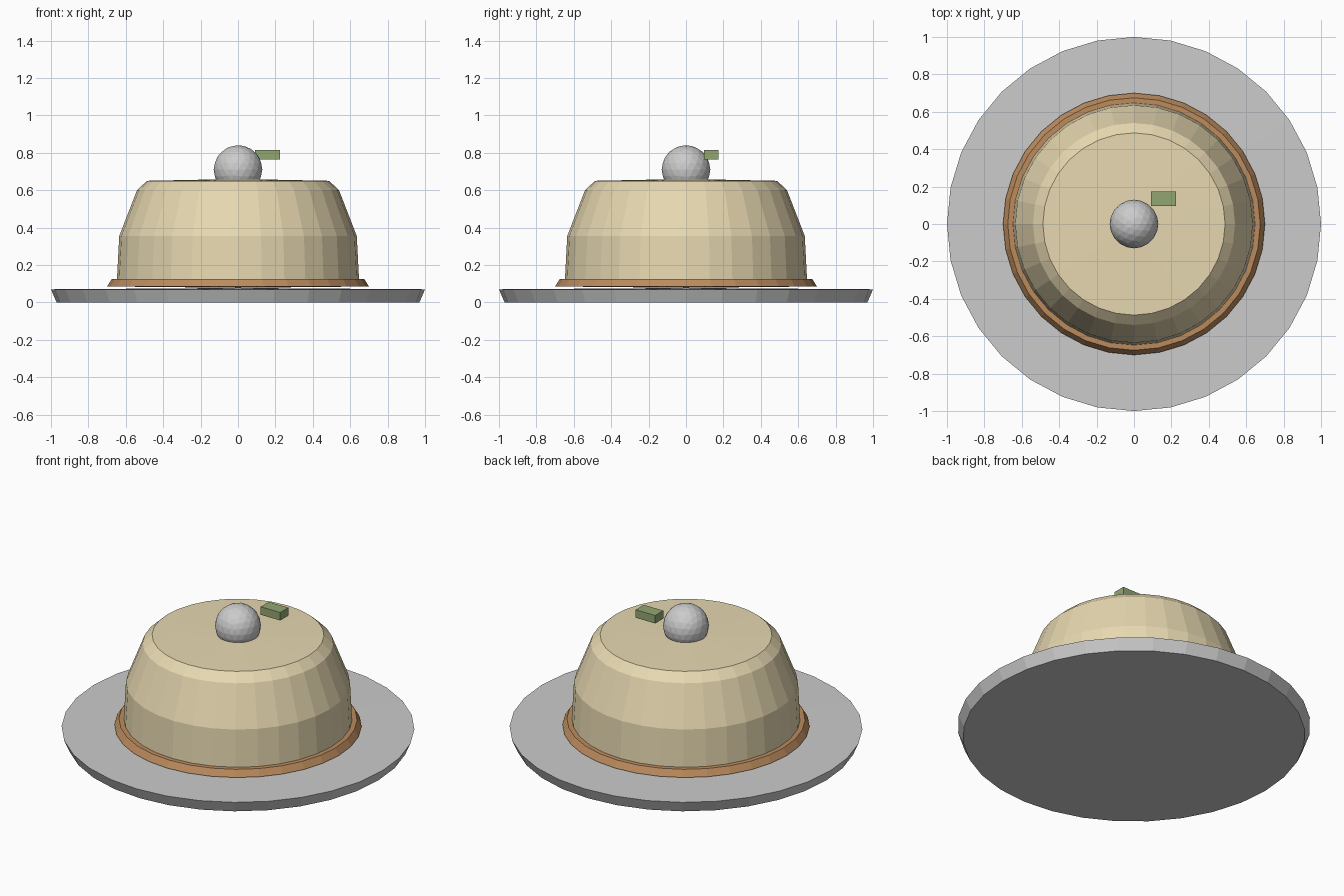
import bpy, bmesh, math

if "Cube" in bpy.data.objects:
    bpy.data.objects.remove(bpy.data.objects["Cube"])

SIDES = 32

def paint(obj, name, rgb):
    mat = bpy.data.materials.new(name)
    mat.diffuse_color = (*rgb, 1)
    mat.use_nodes = True
    mat.node_tree.nodes["Principled BSDF"].inputs["Base Color"].default_value = mat.diffuse_color
    obj.data.materials.append(mat)

def finish(bm, name):
    bmesh.ops.recalc_face_normals(bm, faces=bm.faces)
    mesh = bpy.data.meshes.new(name)
    bm.to_mesh(mesh)
    bm.free()
    obj = bpy.data.objects.new(name, mesh)
    bpy.context.collection.objects.link(obj)
    return obj

def lathe(name, profile):
    """Revolve (radius, z) points; the first and last lie on the axis."""
    bm = bmesh.new()
    rings = []
    for r, z in profile:
        n = SIDES if r > 0 else 1
        rings.append([bm.verts.new((r * math.cos(math.tau * i / SIDES),
                                    r * math.sin(math.tau * i / SIDES), z))
                      for i in range(n)])
    for a, b in zip(rings, rings[1:]):
        for i in range(SIDES):
            j = (i + 1) % SIDES
            quad = [a[i % len(a)], a[j % len(a)], b[j % len(b)], b[i % len(b)]]
            bm.faces.new(list(dict.fromkeys(quad)))
    return finish(bm, name)

# plate with a faintly raised centre
lathe("plate", [(0, 0), (0.97, 0), (1.0, 0.07), (0, 0.077)])

# caramel ring under the pudding
caramel = lathe("caramel_base", [(0, 0.078), (0.70, 0.085), (0.675, 0.125), (0, 0.13)])
paint(caramel, "caramel", (0.50, 0.26, 0.11))

# domed pudding body
pudding = lathe("pudding", [(0, 0.10), (0.648, 0.11), (0.635, 0.355), (0.54, 0.60),
                            (0.487, 0.65), (0, 0.66)])
paint(pudding, "custard", (0.80, 0.69, 0.44))

# cream ball
bm = bmesh.new()
bmesh.ops.create_icosphere(bm, subdivisions=3, radius=0.13)
bmesh.ops.translate(bm, verts=bm.verts, vec=(0, 0, 0.71))
finish(bm, "cream_ball")

# mint leaf block
bm = bmesh.new()
bmesh.ops.create_cube(bm, size=1)
bmesh.ops.scale(bm, verts=bm.verts, vec=(0.135, 0.08, 0.05))
bmesh.ops.translate(bm, verts=bm.verts, vec=(0.158, 0.135, 0.79))
leaf = finish(bm, "mint_leaf")
paint(leaf, "mint", (0.29, 0.38, 0.17))
